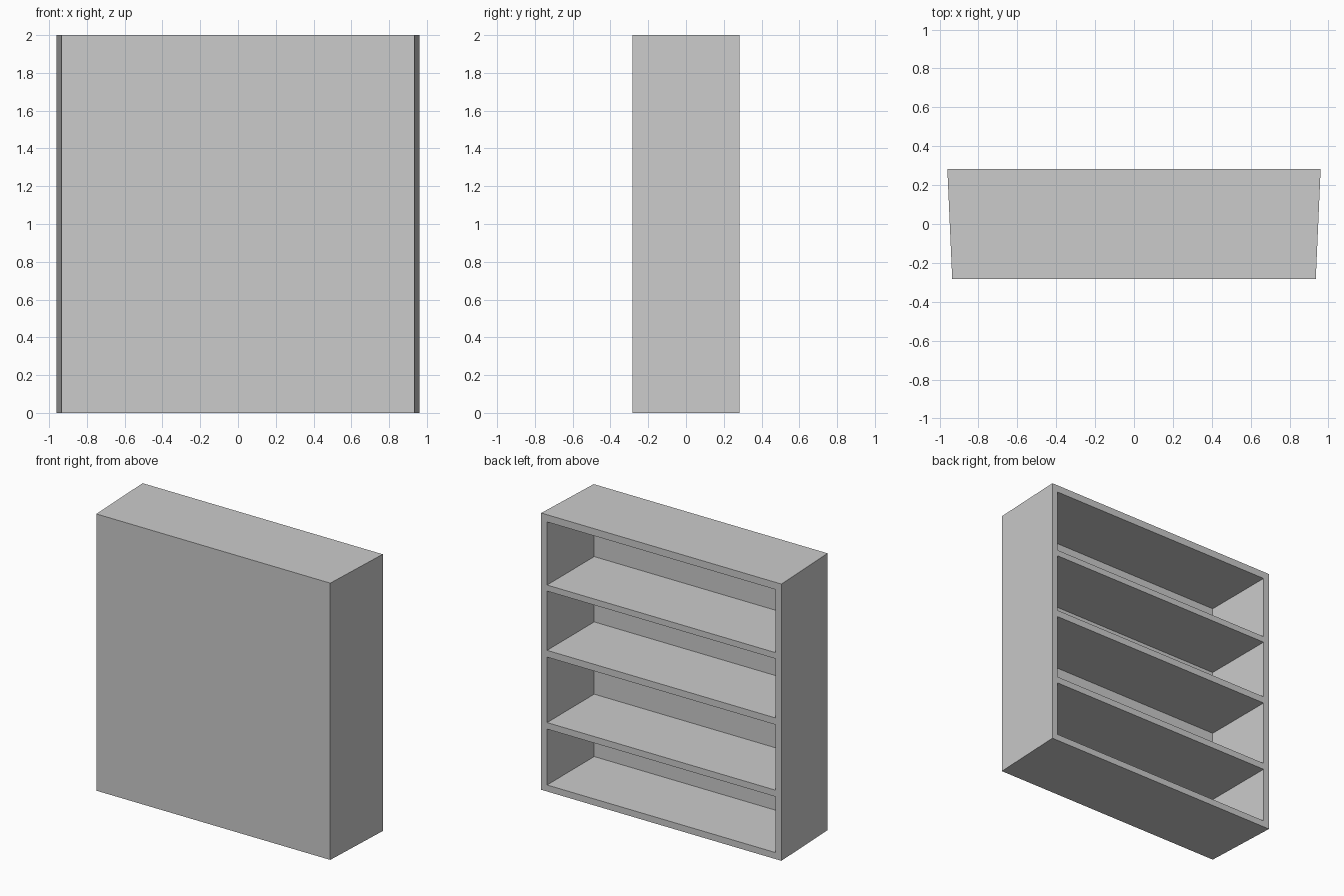
import bpy, bmesh
from mathutils import Vector

if "Cube" in bpy.data.objects:
    bpy.data.objects.remove(bpy.data.objects["Cube"])

HEIGHT, HALF_DEPTH = 2.0, 0.282
BACK_X, FRONT_X = 0.96, 0.935        # half widths of the tapered carcass
INNER_X, PANEL = 0.913, 0.026        # compartment half width, closed panel thickness
BAYS = [(0.047, 0.451), (0.498, 0.971), (1.02, 1.448), (1.492, 1.948)]

bm = bmesh.new()

# Carcass: tapered outline extruded upwards
outline = [(-FRONT_X, -HALF_DEPTH), (FRONT_X, -HALF_DEPTH),
           (BACK_X, HALF_DEPTH), (-BACK_X, HALF_DEPTH)]
base = bm.faces.new([bm.verts.new((x, y, 0)) for x, y in outline])
top = bmesh.ops.extrude_face_region(bm, geom=[base], use_keep_orig=True)
bmesh.ops.translate(bm, vec=(0, 0, HEIGHT),
                    verts=[v for v in top["geom"] if isinstance(v, bmesh.types.BMVert)])
bmesh.ops.recalc_face_normals(bm, faces=bm.faces)


def open_faces():
    return [f for f in bm.faces if f.calc_center_median().y > HALF_DEPTH - 1e-4]


def cut(point, normal):
    faces = open_faces()
    edges = {e for f in faces for e in f.edges}
    verts = {v for f in faces for v in f.verts}
    bmesh.ops.bisect_plane(bm, geom=faces + list(edges) + list(verts),
                           plane_co=point, plane_no=normal)


# Frame and shelf edges marked on the open side
for x in (-INNER_X, INNER_X):
    cut((x, 0, 0), (1, 0, 0))
for bay in BAYS:
    for z in bay:
        cut((0, 0, z), (0, 0, 1))

# Compartments pushed inwards between the shelves
bays = []
for f in open_faces():
    c = f.calc_center_median()
    if abs(c.x) < INNER_X and any(lo < c.z < hi for lo, hi in BAYS):
        bays.append(f)
inner = bmesh.ops.extrude_discrete_faces(bm, faces=bays)["faces"]
bmesh.ops.translate(bm, vec=Vector((0, PANEL - 2 * HALF_DEPTH, 0)),
                    verts=list({v for f in inner for v in f.verts}))
bmesh.ops.recalc_face_normals(bm, faces=bm.faces)

mesh = bpy.data.meshes.new("bookcase")
bm.to_mesh(mesh)
bm.free()
bpy.context.collection.objects.link(bpy.data.objects.new("bookcase", mesh))
